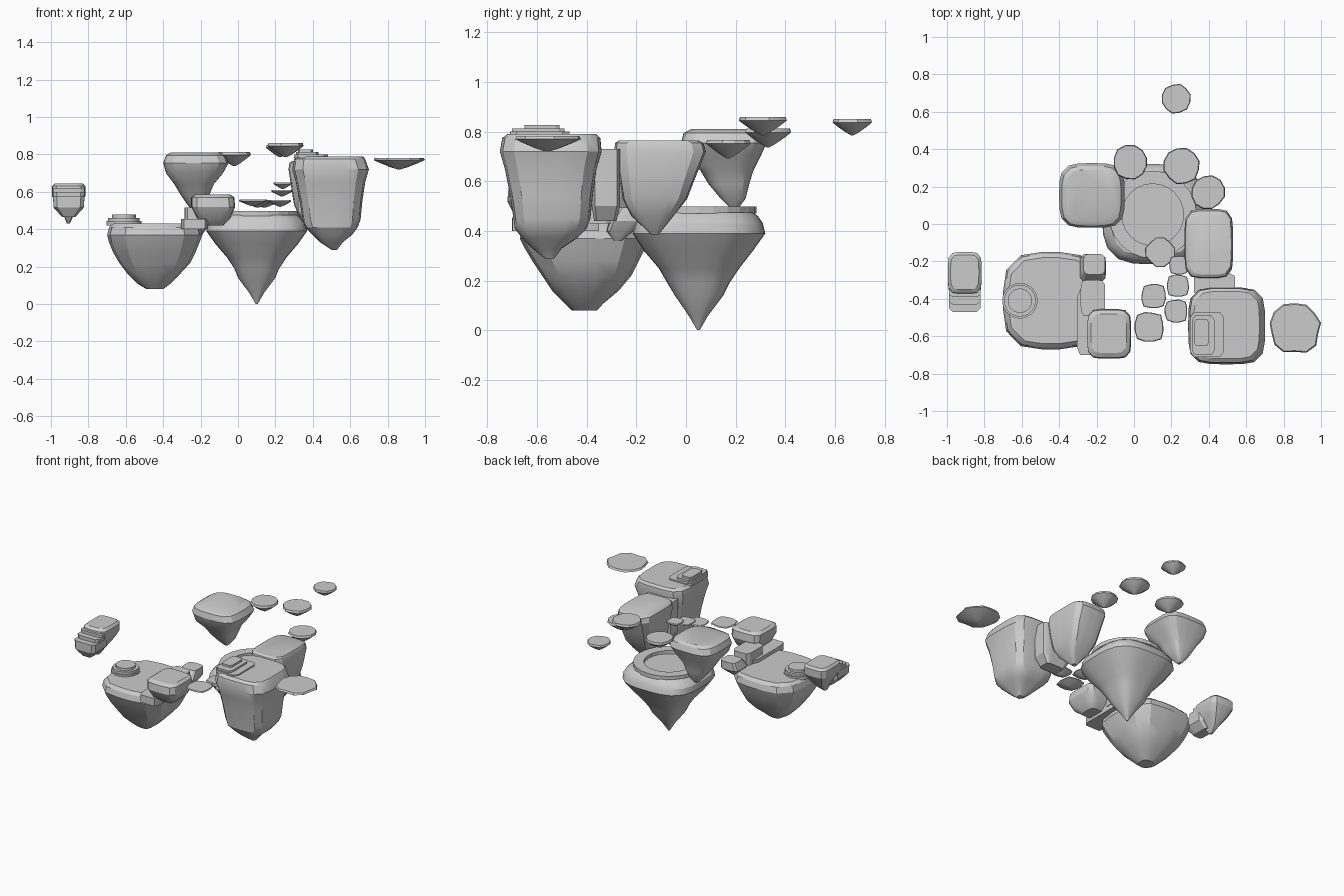
import bpy, math, random
random.seed(4)


def loft(name, rows, p=4, n=24, jitter=0.0, angle=28):
    """Loft rounded-square rings; each row is (z, x0, x1, y0, y1)."""
    wob = [1 - random.random() * jitter for _ in range(n)]
    verts, faces = [], []
    for z, x0, x1, y0, y1 in rows:
        for i in range(n):
            a = 2 * math.pi * (i + 0.5) / n
            c, s = math.cos(a), math.sin(a)
            k = (abs(c) ** p + abs(s) ** p) ** (-1 / p) * wob[i]
            verts.append(((x0 + x1) / 2 + (x1 - x0) / 2 * c * k,
                          (y0 + y1) / 2 + (y1 - y0) / 2 * s * k, z))
    for r in range(len(rows) - 1):
        for i in range(n):
            j = (i + 1) % n
            faces.append((r * n + i, (r + 1) * n + i, (r + 1) * n + j, r * n + j))
    faces.append(tuple(range(n)))
    faces.append(tuple(reversed(range((len(rows) - 1) * n, len(rows) * n))))
    me = bpy.data.meshes.new(name)
    me.from_pydata(verts, [], faces)
    ob = bpy.data.objects.new(name, me)
    bpy.context.collection.objects.link(ob)
    bpy.context.view_layer.objects.active = ob
    ob.select_set(True)
    bpy.ops.object.shade_smooth_by_angle(angle=math.radians(angle))
    ob.select_set(False)
    return ob


def disc(name, x, y, r, top, depth, p=2, n=12, jitter=0.08, ry=None):
    """Small floating stone: flat top, rim, tapered underside."""
    ry = ry or r
    rows = [(top - depth * d, x - r * s, x + r * s, y - ry * s, y + ry * s)
            for d, s in ((0, .95), (.2, 1), (.45, .75), (.8, .35), (1, .06))]
    return loft(name, rows, p, n, jitter)


def slab(name, x0, x1, y0, y1, z0, z1, p=14, n=24):
    return loft(name, [(z1, x0, x1, y0, y1), (z0, x0, x1, y0, y1)], p, n)


# central island and its raised ring
loft("central_island", [
    (.475, -.12, .32, -.17, .27), (.46, -.14, .34, -.19, .29),
    (.43, -.165, .365, -.205, .31), (.39, -.17, .37, -.215, .32),
    (.32, -.12, .32, -.17, .27), (.25, -.06, .26, -.11, .215),
    (.19, -.02, .22, -.075, .175), (.14, 0, .20, -.045, .15),
    (.06, .06, .14, .01, .09), (0, .095, .105, .045, .055)], 3.2)
ring_v, ring_f, N = [], [], 24
for i in range(N):
    a = 2 * math.pi * i / N
    for r, z in ((.235, .47), (.235, .498), (.165, .498), (.165, .47)):
        ring_v.append((.10 + r * math.cos(a), .05 + r * math.sin(a), z))
    for k in range(4):
        m = (k + 1) % 4
        j = (i + 1) % N
        ring_f.append((i * 4 + k, j * 4 + k, j * 4 + m, i * 4 + m))
me = bpy.data.meshes.new("stone_ring")
me.from_pydata(ring_v, [], ring_f)
bpy.context.collection.objects.link(bpy.data.objects.new("stone_ring", me))

# high rear left island
loft("rear_left_island", [
    (.81, -.36, -.10, .02, .29), (.795, -.385, -.07, -.01, .31),
    (.755, -.40, -.05, -.02, .325), (.70, -.385, -.08, 0, .30),
    (.64, -.34, -.13, .06, .27), (.59, -.31, -.15, .09, .255),
    (.53, -.27, -.18, .14, .24), (.49, -.235, -.215, .18, .21)], 4)

# low left island with a round stepped plinth
loft("left_island", [
    (.43, -.67, -.22, -.64, -.18), (.41, -.69, -.20, -.66, -.16),
    (.37, -.70, -.19, -.67, -.15), (.33, -.69, -.205, -.65, -.165),
    (.28, -.67, -.225, -.62, -.19), (.22, -.635, -.255, -.58, -.22),
    (.16, -.59, -.31, -.54, -.27), (.11, -.54, -.36, -.49, -.33),
    (.08, -.49, -.40, -.46, -.36)], 3.4, 16)
for i, (r, z0, z1) in enumerate(((.095, .42, .443), (.085, .44, .46), (.065, .455, .478))):
    slab(f"plinth_step_{i}", -.61 - r, -.61 + r, -.41 - r, -.41 + r, z0, z1, 2)

# stepped rocks on the left island's right edge
slab("landing_slab", -.305, -.16, -.70, -.35, .40, .455)
slab("landing_block", -.285, -.155, -.49, -.30, .43, .515, 8)
loft("landing_rock", [
    (.585, -.23, -.04, -.69, -.48), (.57, -.25, -.02, -.715, -.46),
    (.52, -.25, -.015, -.72, -.455), (.46, -.22, -.04, -.69, -.48),
    (.42, -.18, -.08, -.64, -.52)], 5)
loft("small_rock", [
    (.495, -.27, -.155, -.27, -.16), (.44, -.29, -.15, -.31, -.16),
    (.40, -.26, -.17, -.32, -.21), (.36, -.22, -.20, -.29, -.26)], 5)

# tall right front island with square steps
loft("right_front_island", [
    (.79, .32, .67, -.72, -.36), (.775, .30, .68, -.74, -.345),
    (.72, .29, .70, -.75, -.34), (.65, .31, .68, -.73, -.36),
    (.55, .33, .665, -.71, -.375), (.45, .345, .655, -.695, -.385),
    (.41, .36, .64, -.69, -.40), (.37, .40, .61, -.66, -.44),
    (.33, .44, .56, -.62, -.50), (.29, .50, .53, -.57, -.53)], 4.5)
for i, (x1, y0, y1, z) in enumerate(((.48, -.71, -.47, .80), (.43, -.70, -.49, .813), (.40, -.65, -.51, .827))):
    slab(f"shrine_step_{i}", .30 + .01 * i, x1, y0, y1, .78, z, 60, 4 * 6)

# right middle island and the rock linking it to the front one
loft("right_middle_island", [
    (.765, .29, .52, -.27, .05), (.755, .275, .525, -.285, .07),
    (.72, .27, .53, -.29, .08), (.62, .285, .525, -.27, .04),
    (.53, .30, .51, -.255, .005), (.46, .33, .48, -.22, -.05),
    (.385, .39, .42, -.14, -.11)], 5)
loft("linking_rock", [
    (.73, .32, .54, -.38, -.265), (.50, .32, .54, -.38, -.265),
    (.44, .36, .50, -.37, -.28)], 12)

# leaning far left rock with stepped front
loft("far_left_rock", [
    (.645, -.98, -.83, -.35, -.165), (.63, -.995, -.815, -.37, -.15),
    (.58, -.995, -.815, -.38, -.15), (.53, -.97, -.84, -.37, -.18),
    (.47, -.93, -.88, -.34, -.23), (.43, -.915, -.90, -.31, -.28)], 5)
for i, (y, z) in enumerate(((-.39, .62), (-.43, .60), (-.47, .575))):
    loft(f"far_left_step_{i}", [
        (z, -.99, -.82, y, -.30), (z - .06, -.985, -.825, y, -.30),
        (z - .11, -.94, -.87, y + .03, -.30)], 10)

# rear chain of floating discs
for i, (x, y, r, t, d) in enumerate((
        (-.02, .33, .098, .812, .075), (.255, .31, .102, .86, .075),
        (.395, .17, .095, .767, .075), (.225, .67, .083, .85, .065))):
    disc(f"rear_disc_{i}", x, y, r, t, d)
disc("right_disc", .86, -.56, .142, .782, .062, 2.4, 14, .12, .14)

# stepping stones between the islands
for i, (x, y, r, t) in enumerate((
        (.08, -.55, .08, .558), (.105, -.385, .066, .55), (.225, -.465, .062, .555),
        (.235, -.33, .06, .61), (.24, -.22, .052, .65))):
    disc(f"stepping_stone_{i}", x, y, r, t, .035, 4, 12, .06)
disc("corner_stone", .14, -.15, .09, .555, .04, 1.4, 12, .05)
